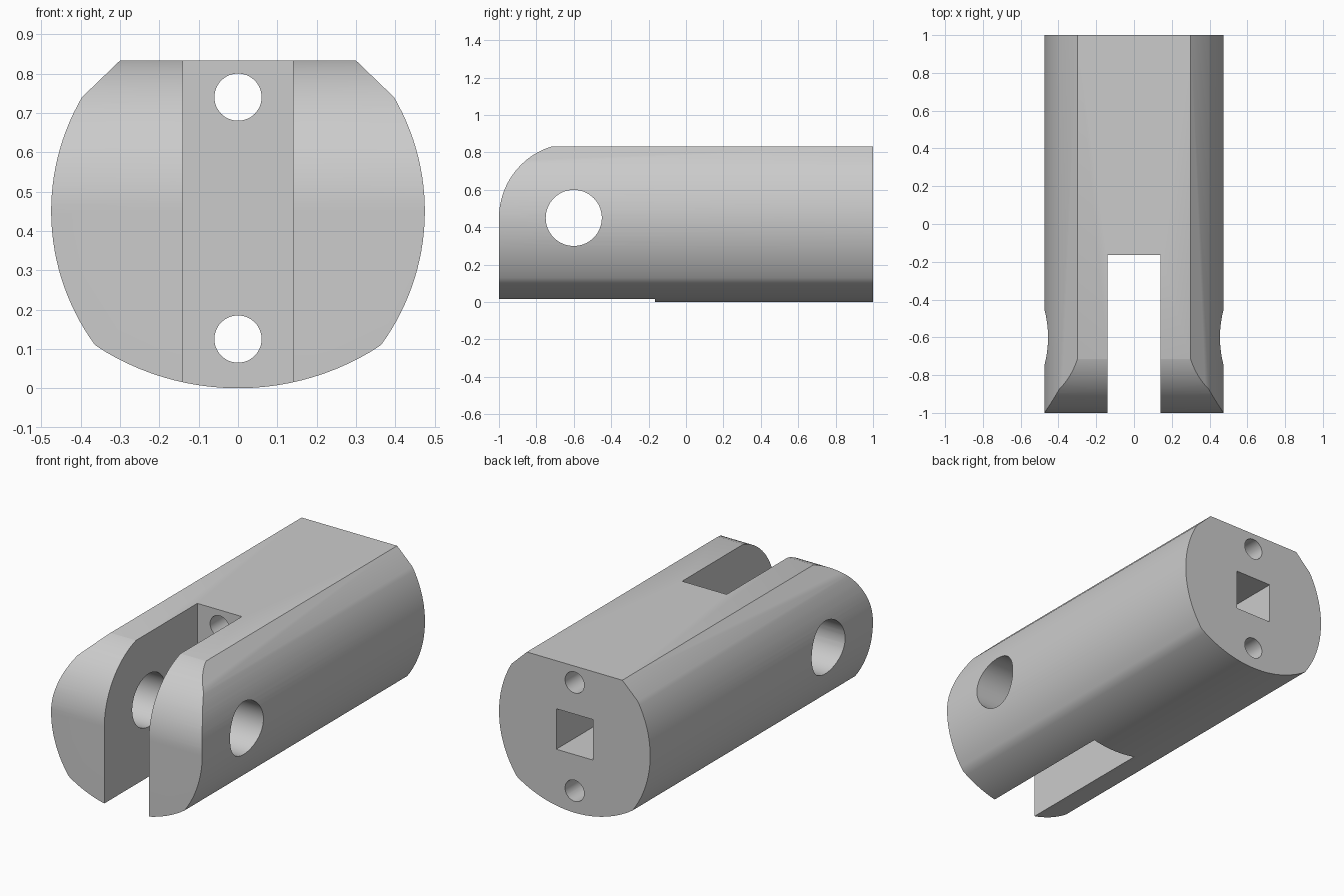
import bpy, bmesh
from math import sin, cos, pi, asin, radians
from mathutils import Vector

cube = bpy.data.objects.get("Cube")
if cube:
    bpy.data.objects.remove(cube, do_unlink=True)

grey = bpy.data.materials.new("mid grey metal")
grey.use_nodes = True
grey.diffuse_color = (0.6, 0.6, 0.6, 1)
grey.node_tree.nodes["Principled BSDF"].inputs["Base Color"].default_value = (0.6, 0.6, 0.6, 1)


def arc(cx, cz, r, start, end, n):
    """Points on an arc, angles in radians."""
    return [(cx + r * cos(start + (end - start) * i / n),
             cz + r * sin(start + (end - start) * i / n)) for i in range(n + 1)]


def prism(name, outline, axis, lo, hi):
    """Extrude a closed outline: (x, z) along Y, or (y, z) along X."""
    bm = bmesh.new()
    if axis == 'Y':
        verts = [bm.verts.new((a, lo, b)) for a, b in outline]
        move = Vector((0, hi - lo, 0))
    else:
        verts = [bm.verts.new((lo, a, b)) for a, b in outline]
        move = Vector((hi - lo, 0, 0))
    face = bm.faces.new(verts)
    ext = bmesh.ops.extrude_face_region(bm, geom=[face])
    moved = [v for v in ext["geom"] if isinstance(v, bmesh.types.BMVert)]
    bmesh.ops.translate(bm, verts=moved, vec=move)
    bmesh.ops.recalc_face_normals(bm, faces=bm.faces)
    mesh = bpy.data.meshes.new(name)
    bm.to_mesh(mesh)
    bm.free()
    obj = bpy.data.objects.new(name, mesh)
    obj.data.materials.append(grey)
    bpy.context.collection.objects.link(obj)
    return obj


def rect(x0, x1, z0, z1):
    return [(x0, z0), (x1, z0), (x1, z1), (x0, z1)]


def circle(cx, cz, r, n=64):
    return arc(cx, cz, r, 0, 2 * pi, n)[:-1]


# Body section: shallow round underside, bulging sides, flat top
half_bottom = asin(0.365 / 0.66)
bottom = arc(0, 0.66, 0.66, -pi / 2, -pi / 2 + half_bottom, 12)
side = arc(-0.1, 0.45, 0.575, -asin(0.34 / 0.575), asin(0.29 / 0.575), 28)
right_half = bottom[:-1] + side + [(0.30, 0.833)]
left_half = [(-x, z) for x, z in reversed(right_half[1:])]
body = prism("clevis_body", right_half + left_half, 'Y', -1.1, 1.0)

# Side envelope that rounds the upper front end
nose = arc(-0.6, 0.45, 0.4, pi / 2, pi, 32)
envelope = prism("nose_envelope", nose + [(-1, -0.2), (1.2, -0.2), (1.2, 0.85)],
                 'X', -0.7, 0.7)

# Fork slot, cross pin hole, two long bores and the square socket
cutters = [
    (envelope, 'INTERSECT'),
    (prism("fork_slot", rect(-0.14, 0.14, -0.3, 1.2), 'Y', -1.3, -0.165), 'DIFFERENCE'),
    (prism("pin_hole", circle(-0.6, 0.45, 0.15), 'X', -0.8, 0.8), 'DIFFERENCE'),
    (prism("upper_bore", circle(0, 0.74, 0.06, 48), 'Y', -0.4, 1.2), 'DIFFERENCE'),
    (prism("lower_bore", circle(0, 0.125, 0.06, 48), 'Y', -0.4, 1.2), 'DIFFERENCE'),
    (prism("square_socket", rect(-0.115, 0.115, 0.33, 0.56), 'Y', 0.4, 1.2), 'DIFFERENCE'),
]

bpy.ops.object.select_all(action='DESELECT')
bpy.context.view_layer.objects.active = body
body.select_set(True)
for cutter, operation in cutters:
    cutter.hide_render = True
    mod = body.modifiers.new(cutter.name, 'BOOLEAN')
    mod.operation = operation
    mod.solver = 'EXACT'
    mod.object = cutter
    bpy.ops.object.modifier_apply(modifier=mod.name)
for cutter, operation in cutters:
    bpy.data.objects.remove(cutter, do_unlink=True)

bpy.ops.object.shade_smooth_by_angle(angle=radians(30))
